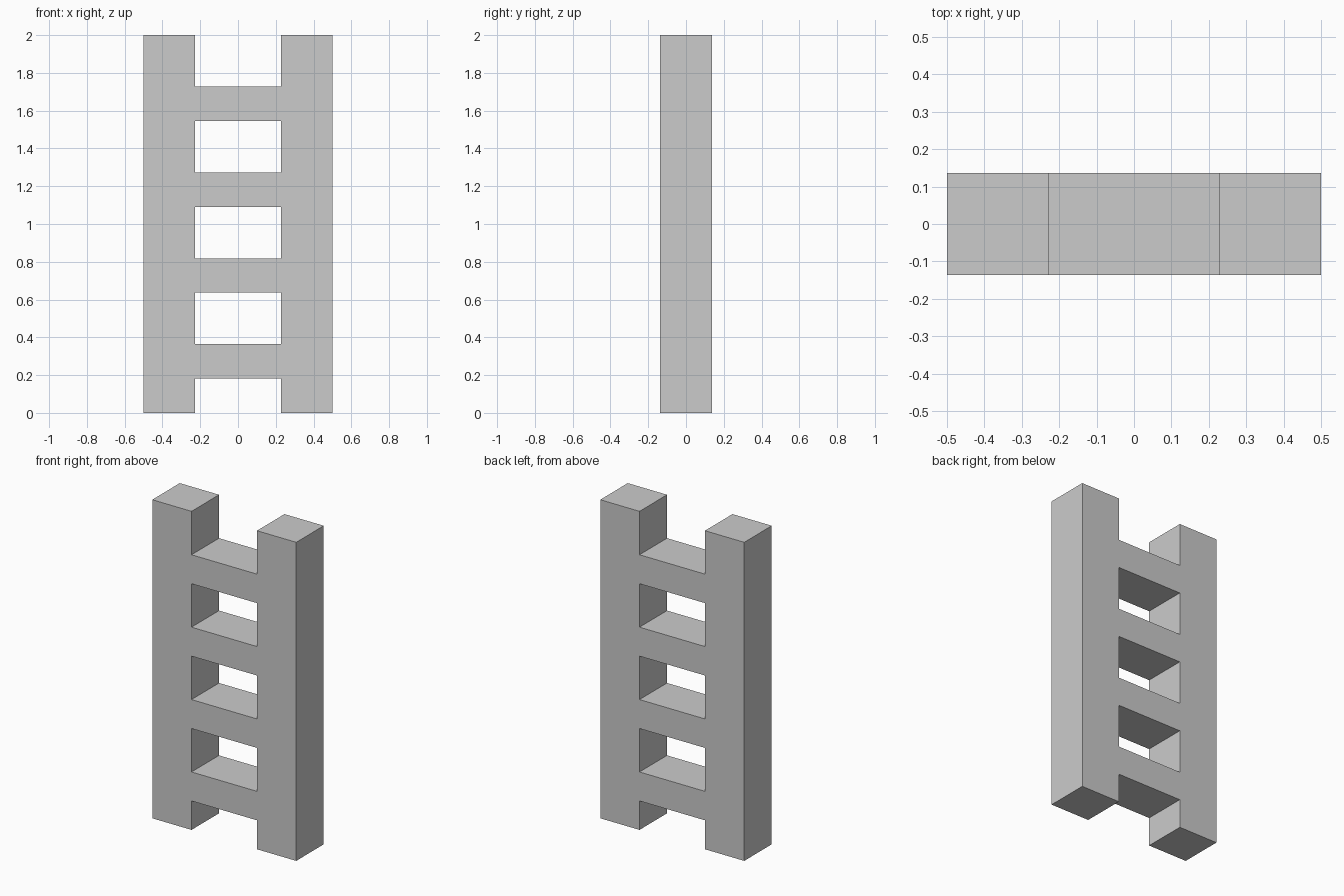
import bpy, bmesh

if "Cube" in bpy.data.objects:
    bpy.data.objects.remove(bpy.data.objects["Cube"])

U = 2 / 22                    # module: the ladder is 22 modules tall
OUTER, INNER, HALF_DEPTH = 5.5 * U, 2.5 * U, 1.5 * U
RUNG_BOTTOMS = [2, 7, 12, 17]  # each rung is two modules high

levels = [0] + [z for b in RUNG_BOTTOMS for z in (b, b + 2)] + [22]
bm = bmesh.new()


def panel(x0, x1, z0, z1):
    """One quad of the front silhouette."""
    corners = [(x0, z0), (x1, z0), (x1, z1), (x0, z1)]
    bm.faces.new([bm.verts.new((x, -HALF_DEPTH, z * U)) for x, z in corners])


# Side rails, split where the rungs join, and the rungs between them
for z0, z1 in zip(levels, levels[1:]):
    panel(-OUTER, -INNER, z0, z1)
    panel(INNER, OUTER, z0, z1)
    if z0 in RUNG_BOTTOMS:
        panel(-INNER, INNER, z0, z1)
bmesh.ops.remove_doubles(bm, verts=bm.verts, dist=1e-5)

# Give the silhouette its depth as one closed solid
ext = bmesh.ops.extrude_face_region(bm, geom=bm.faces[:], use_keep_orig=True)
back = [g for g in ext["geom"] if isinstance(g, bmesh.types.BMVert)]
bmesh.ops.translate(bm, verts=back, vec=(0, 2 * HALF_DEPTH, 0))
bmesh.ops.recalc_face_normals(bm, faces=bm.faces)

mesh = bpy.data.meshes.new("ladder")
bm.to_mesh(mesh)
bm.free()
bpy.context.collection.objects.link(bpy.data.objects.new("ladder", mesh))
